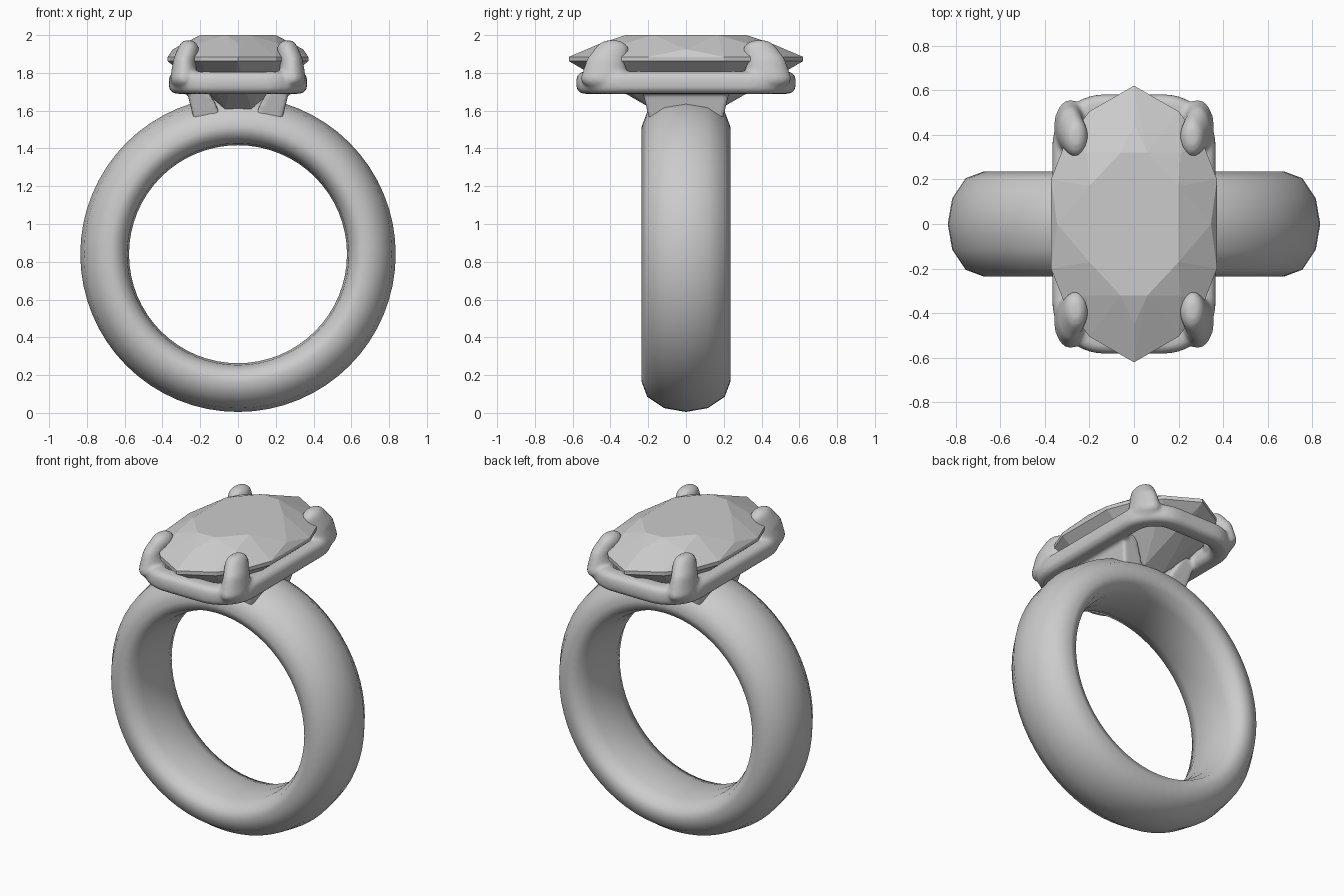
import bpy, bmesh
from math import cos, sin, pi, copysign

if "Cube" in bpy.data.objects:
    bpy.data.objects.remove(bpy.data.objects["Cube"])


def add_object(name, bm, smooth):
    bmesh.ops.recalc_face_normals(bm, faces=bm.faces)
    me = bpy.data.meshes.new(name)
    bm.to_mesh(me)
    bm.free()
    for p in me.polygons:
        p.use_smooth = smooth
    ob = bpy.data.objects.new(name, me)
    bpy.context.collection.objects.link(ob)
    return ob


def add_loops(bm, loops):
    """Closed tube from a closed series of closed loops."""
    vs = [[bm.verts.new(p) for p in lp] for lp in loops]
    for i, a in enumerate(vs):
        b = vs[(i + 1) % len(vs)]
        for j in range(len(a)):
            k = (j + 1) % len(a)
            bm.faces.new((a[j], a[k], b[k], b[j]))


def add_hull(bm, pts):
    """Convex hull of points, added as a separate closed shell."""
    tmp = bmesh.new()
    for p in pts:
        tmp.verts.new(p)
    res = bmesh.ops.convex_hull(tmp, input=tmp.verts)
    loose = {g for g in res["geom_interior"] + res["geom_unused"]
             if isinstance(g, bmesh.types.BMVert)}
    bmesh.ops.delete(tmp, geom=list(loose), context='VERTS')
    bmesh.ops.recalc_face_normals(tmp, faces=tmp.faces)
    me = bpy.data.meshes.new("hull_tmp")
    tmp.to_mesh(me)
    tmp.free()
    bm.from_mesh(me)
    bpy.data.meshes.remove(me)


def ellipsoid(c, r, n=16):
    return [(c[0] + r[0] * sin(pi * i / 8) * cos(2 * pi * j / n),
             c[1] + r[1] * sin(pi * i / 8) * sin(2 * pi * j / n),
             c[2] + r[2] * cos(pi * i / 8))
            for i in range(1, 8) for j in range(n)]


def spow(v, e):
    return copysign(abs(v) ** e, v)


# Band: rounded section swept around the finger hole
half = [(0.835, 0), (0.815, 0.115), (0.755, 0.205), (0.675, 0.235),
        (0.62, 0.215), (0.587, 0.13), (0.577, 0)]
section = half + [(r, -y) for r, y in reversed(half[1:-1])]
bm = bmesh.new()
add_loops(bm, [[(r * cos(a), y, 0.84 + r * sin(a)) for r, y in section]
               for a in [2 * pi * i / 64 for i in range(64)]])
add_object("band", bm, True)

# Setting: basket rail with rounded corners
bm = bmesh.new()
HX, HY, R = 0.305, 0.52, 0.17
loops = []
for q, (sx, sy) in enumerate([(1, 1), (-1, 1), (-1, -1), (1, -1)]):
    for i in range(9):
        a = pi / 2 * (q + i / 8)
        cx, cy = sx * (HX - R), sy * (HY - R)
        loop = []
        for j in range(16):
            t = 2 * pi * j / 16
            d = R + 0.062 * spow(cos(t), 0.7)
            loop.append((cx + d * cos(a), cy + d * sin(a),
                         1.748 + 0.06 * spow(sin(t), 0.7)))
        loops.append(loop)
add_loops(bm, loops)

# Setting: four claws gripping the stone, two legs down to the band
for sx in (1, -1):
    for sy in (1, -1):
        add_hull(bm, ellipsoid((sx * 0.285, sy * 0.435, 1.77), (0.075, 0.125, 0.06))
                 + ellipsoid((sx * 0.285, sy * 0.425, 1.86), (0.06, 0.105, 0.05)))
        add_hull(bm, ellipsoid((sx * 0.285, sy * 0.425, 1.86), (0.06, 0.105, 0.05))
                 + ellipsoid((sx * 0.262, sy * 0.39, 1.92), (0.057, 0.09, 0.056)))
    add_hull(bm, [(sx * x, y * w, z) for x, w, z in
                  [(0.08, 0.19, 1.54), (0.23, 0.19, 1.54), (0.12, 0.20, 1.64),
                   (0.205, 0.20, 1.64), (0.18, 0.24, 1.74), (0.28, 0.24, 1.74)]
                  for y in (1, -1)])
setting = add_object("setting", bm, True)
m = setting.modifiers.new("fuse", 'REMESH')
m.mode = 'VOXEL'
m.voxel_size = 0.011
m.use_smooth_shade = True
m = setting.modifiers.new("soften", 'SMOOTH')
m.factor = 0.5
m.iterations = 8

# Gemstone: faceted hull of table, crown, girdle and pavilion points
levels = [(0.20, 0.17, 2.0), (0.06, 0.32, 2.0),
          (0.345, 0, 1.925), (0.21, 0.32, 1.957), (0, 0.45, 1.957),
          (0.07, 0.18, 1.61)]
for x, y in [(0, 0.62), (0.2, 0.505), (0.31, 0.36), (0.372, 0.2)]:
    levels += [(x, y, 1.862), (x, y, 1.885)]
pts = {(sx * x, sy * y, z) for x, y, z in levels for sx in (1, -1) for sy in (1, -1)}
bm = bmesh.new()
add_hull(bm, sorted(pts))
bmesh.ops.dissolve_limit(bm, angle_limit=0.02, verts=bm.verts, edges=bm.edges)
add_object("gemstone", bm, False)
